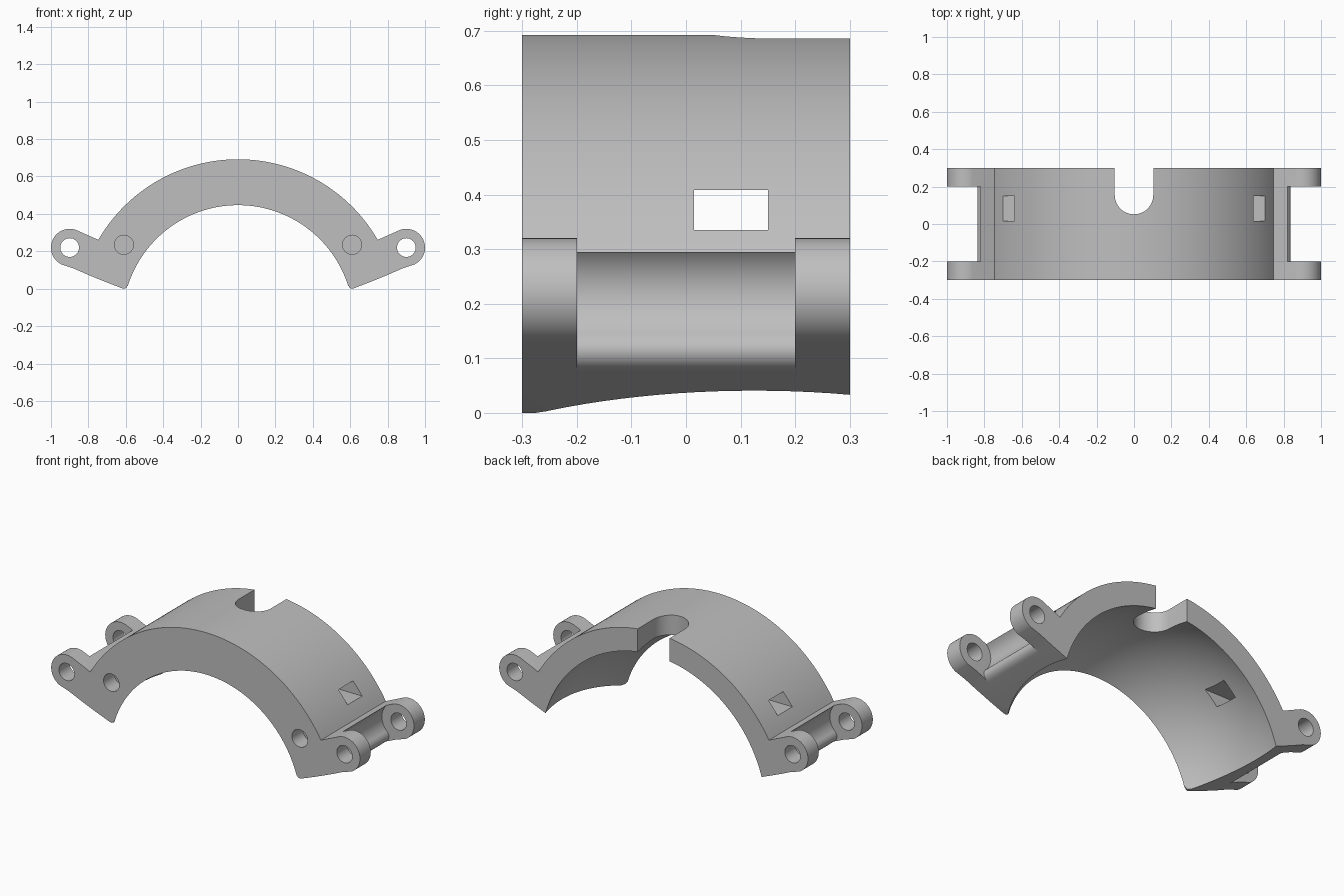
import bpy, bmesh
from math import sin, cos, radians, atan2, sqrt, degrees
from mathutils import Vector

cube = bpy.data.objects.get("Cube")
if cube:
    bpy.data.objects.remove(cube, do_unlink=True)

grey = bpy.data.materials.new("matte grey")
grey.use_nodes = True
GREY = (0.52, 0.52, 0.52, 1)
grey.diffuse_color = GREY
grey.node_tree.nodes["Principled BSDF"].inputs["Base Color"].default_value = GREY

AXIS_Z = -0.171            # height of the arch centre
OUTER = 0.863              # outer arch radius
HALF = 0.3                 # half depth
LUG = (0.9, 0.22)          # hinge pin position


def arc(cx, cz, r, a0, a1, n):
    """Points on a circle from angle a0 to a1 in degrees."""
    return [(cx + r * cos(radians(a0 + (a1 - a0) * i / n)),
             cz + r * sin(radians(a0 + (a1 - a0) * i / n))) for i in range(n + 1)]


def mirrored(pts):
    return [(-x, z) for x, z in reversed(pts)]


def make_object(name, bm):
    bmesh.ops.recalc_face_normals(bm, faces=bm.faces)
    mesh = bpy.data.meshes.new(name)
    bm.to_mesh(mesh)
    bm.free()
    mesh.materials.append(grey)
    obj = bpy.data.objects.new(name, mesh)
    bpy.context.collection.objects.link(obj)
    return obj


def prism(name, pts, lo, hi, axis="y"):
    """Extrude a 2D outline along y (outline in xz) or z (outline in xy)."""
    place = (lambda a, b, t: (a, t, b)) if axis == "y" else (lambda a, b, t: (a, b, t))
    bm = bmesh.new()
    face = bm.faces.new([bm.verts.new(place(a, b, lo)) for a, b in pts])
    new = bmesh.ops.extrude_face_region(bm, geom=[face])["geom"]
    shift = Vector(place(0, 0, hi - lo))
    bmesh.ops.translate(bm, vec=shift, verts=[v for v in new if isinstance(v, bmesh.types.BMVert)])
    return make_object(name, bm)


def cut(target, cutter):
    cutter.hide_render = True
    mod = target.modifiers.new("cut", "BOOLEAN")
    mod.operation = "DIFFERENCE"
    mod.solver = "EXACT"
    mod.object = cutter
    bpy.context.view_layer.objects.active = target
    bpy.ops.object.modifier_apply(modifier=mod.name)
    bpy.data.objects.remove(cutter, do_unlink=True)


# Arch body with a hinge lug at each foot
shoulder_x = 0.747
shoulder = degrees(atan2(sqrt(OUTER**2 - shoulder_x**2), shoulder_x))
foot = [(0.593, 0.014), (0.598, 0.004), (0.610, 0), (0.622, 0.003),
        (0.72, 0.041), (0.81, 0.078), (0.88, 0.109)]
right_side = foot + arc(*LUG, 0.1, -64, 112, 32)
outer = arc(0, AXIS_Z, OUTER, shoulder, 180 - shoulder, 80)
inner = arc(0, AXIS_Z, 0.6, 162, 18, 64)
body = prism("arch_clamp", right_side + outer + mirrored(right_side) + inner, -HALF, HALF)

# Spherical seat hollowed out of the underside
bm = bmesh.new()
bmesh.ops.create_uvsphere(bm, u_segments=128, v_segments=64, radius=0.75)
bmesh.ops.translate(bm, vec=(0, 0.125, AXIS_Z), verts=bm.verts)
cut(body, make_object("seat_cutter", bm))

# Round-ended notch in the rear of the crown
notch = arc(0, 0.155, 0.103, 180, 360, 32) + [(0.103, 0.5), (-0.103, 0.5)]
cut(body, prism("notch_cutter", notch, 0.2, 1, "z"))

# Sideways slots through both walls
slot = [(-1.2, 0.015), (1.2, 0.015), (1.2, 0.15), (-1.2, 0.15)]
cut(body, prism("slot_cutter", slot, 0.335, 0.408, "z"))

# Hinge recesses, pin holes and blind front holes on each side
recess = ([(0.83, 0.5)] + arc(*LUG, 0.108, 132, 228, 24)
          + [(0.836, 0.126), (0.838, 0.113), (0.834, 0.099), (0.825, 0.087),
             (0.812, 0.079), (0.798, 0.073), (0.79, 0.05), (0.79, -0.2), (1.2, -0.2), (1.2, 0.5)])
pin = arc(*LUG, 0.05, 0, 350, 35)
dowel = arc(0.61, 0.235, 0.051, 0, 350, 35)
for side in (lambda p: p, mirrored):
    cut(body, prism("recess_cutter", side(recess), -0.2, 0.2))
    cut(body, prism("pin_cutter", side(pin), -0.5, 0.5))
    cut(body, prism("dowel_cutter", side(dowel), -0.5, -0.2))

# Smooth curved walls, sharp edges kept
bpy.ops.object.select_all(action="DESELECT")
body.select_set(True)
bpy.context.view_layer.objects.active = body
bpy.ops.object.shade_smooth_by_angle(angle=radians(25))
